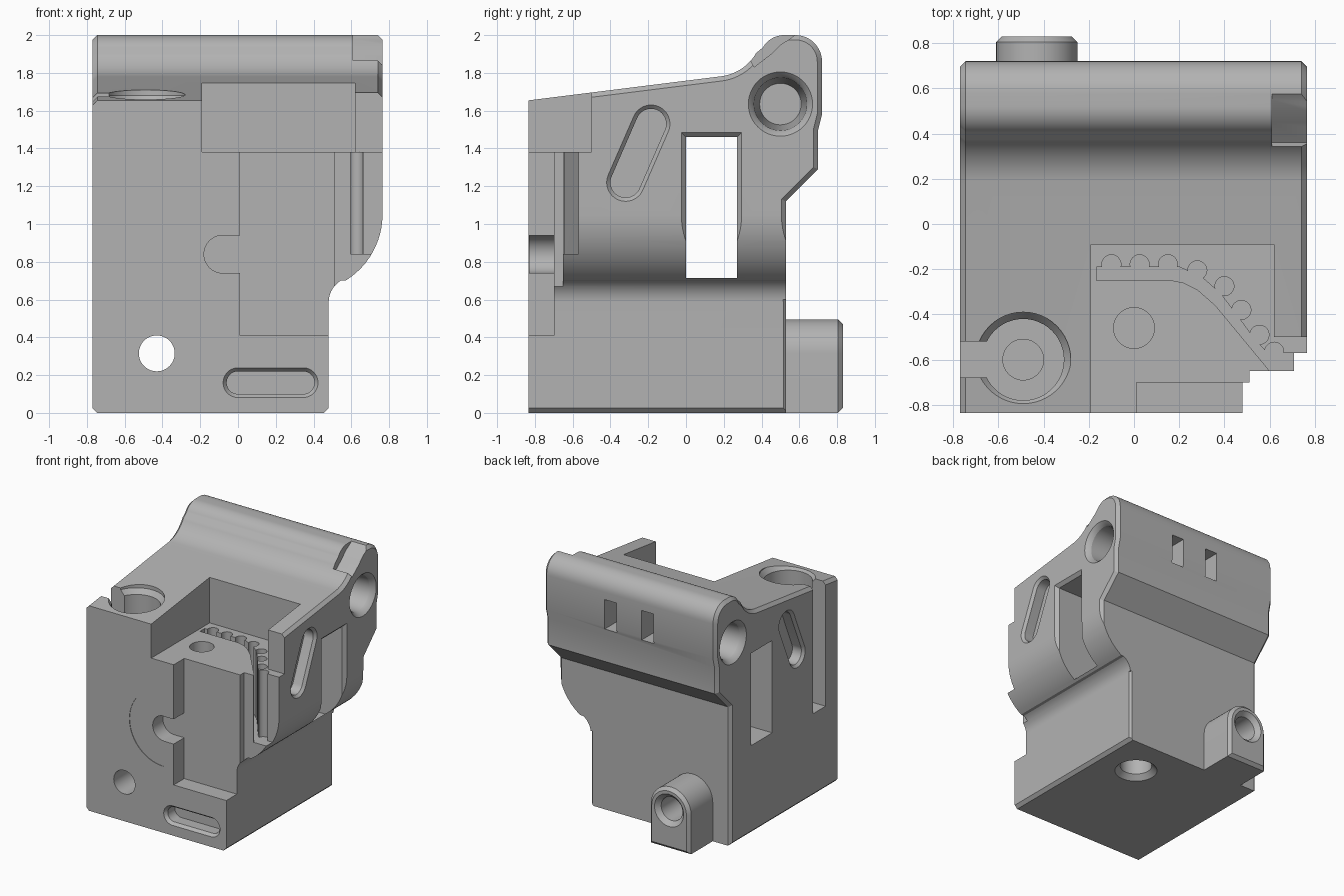
import bpy, bmesh
from math import cos, sin, radians, atan2, pi

if "Cube" in bpy.data.objects:
    bpy.data.objects.remove(bpy.data.objects["Cube"])

grey = bpy.data.materials.new("matte grey")
grey.use_nodes = True
grey.diffuse_color = (0.45, 0.45, 0.45, 1)
grey.node_tree.nodes["Principled BSDF"].inputs["Base Color"].default_value = (0.45, 0.45, 0.45, 1)


def arc(u, v, r, start, end, n=12):
    angles = [radians(start + (end - start) * i / n) for i in range(n + 1)]
    return [(u + r * cos(a), v + r * sin(a)) for a in angles]


def stadium(a, b, r, n=24):
    """Rounded slot outline between two centres; a circle if they coincide."""
    turn = atan2(b[1] - a[1], b[0] - a[0]) * 180 / pi
    if a == b:
        return arc(a[0], a[1], r, 0, 360, 48)[:-1]
    return arc(b[0], b[1], r, turn - 90, turn + 90, n) + arc(a[0], a[1], r, turn + 90, turn + 270, n)


def rect(u0, u1, v0, v1, grow=0):
    return [(u0 - grow, v0 - grow), (u1 + grow, v0 - grow), (u1 + grow, v1 + grow), (u0 - grow, v1 + grow)]


def loft(name, axis, sections, chamfer=0):
    """Join matching outlines placed along an axis into a closed solid."""
    place = {"x": lambda p, u, v: (p, u, v), "y": lambda p, u, v: (u, p, v), "z": lambda p, u, v: (u, v, p)}[axis]
    bm = bmesh.new()
    rings = [[bm.verts.new(place(p, u, v)) for u, v in pts] for p, pts in sections]
    for low, high in zip(rings, rings[1:]):
        for i in range(len(low)):
            j = (i + 1) % len(low)
            bm.faces.new((low[i], low[j], high[j], high[i]))
    caps = [bm.faces.new(rings[0]), bm.faces.new(rings[-1])]
    bmesh.ops.recalc_face_normals(bm, faces=bm.faces)
    if chamfer:
        bmesh.ops.inset_individual(bm, faces=caps, thickness=chamfer, depth=chamfer, use_even_offset=True)
    mesh = bpy.data.meshes.new(name)
    bm.to_mesh(mesh)
    bm.free()
    mesh.materials.append(grey)
    obj = bpy.data.objects.new(name, mesh)
    bpy.context.collection.objects.link(obj)
    return obj


def prism(name, axis, pts, lo, hi, chamfer=0):
    return loft(name, axis, [(lo + chamfer, pts), (hi - chamfer, pts)], chamfer)


def combine(tool, operation="DIFFERENCE"):
    mod = body.modifiers.new(tool.name, "BOOLEAN")
    mod.operation, mod.solver, mod.object = operation, "EXACT", tool
    bpy.context.view_layer.objects.active = body
    bpy.ops.object.modifier_apply(modifier=mod.name)
    bpy.data.objects.remove(tool)


def cut_box(name, x0, x1, y0, y1, z0, z1):
    combine(prism(name, "z", rect(x0, x1, y0, y1), z0, z1))


# Main housing: side profile crossed with front profile
side = [(-0.95, 0), (0.53, 0), (0.53, 1.12), (0.7, 1.29), (0.7, 1.5), (0.72, 1.58)]
side += arc(0.58, 1.86, 0.14, 0, 90) + arc(0.52, 1.87, 0.13, 90, 150)
side += arc(0.155, 2.03, 0.25, -30, -83) + [(-0.95, 1.64)]
body = prism("housing", "x", side, -0.77, 0.765, 0.025)
front = [(-0.8, 0.055), (-0.745, 0), (0.455, 0), (0.48, 0.025)]
front += arc(0.615, 0.585, 0.135, 180, 121) + arc(0.355, 1.05, 0.41, -58, 0) + [(0.765, 2.1), (-0.8, 2.1)]
combine(prism("front_outline", "y", front, -0.835, 0.8), "INTERSECT")

# Rear screw boss
boss = [(-0.61, 0), (-0.25, 0)] + arc(-0.43, 0.315, 0.18, 0, 180, 24)
combine(prism("screw_boss", "y", boss, 0.4, 0.83, 0.025), "UNION")

# Bottom back corner chamfer and trimmed ridge end
combine(prism("corner_chamfer", "z", [(0.455, 0.54), (0.49, 0.505), (0.49, 0.54)], -0.1, 0.6))
ridge = [(0.36, 1.83), (0.45, 1.9), (0.5, 1.95), (0.55, 1.98), (0.6, 2.02), (0.4, 2.1), (0.3, 1.95)]
combine(prism("ridge_trim", "x", ridge, 0.61, 0.8))

# Open pocket and stepped front recess
cut_box("pocket", -0.19, 0.62, -1, -0.09, 1.38, 2.1)
cut_box("wall_front", 0.5, 0.9, -1, -0.5, 1.38, 2.1)
cut_box("front_recess", 0.01, 0.9, -1, -0.7, 0.41, 1.5)
cut_box("side_step", 0.51, 0.9, -1, -0.65, 0.5, 1.5)
cut_box("side_ledge", 0.595, 0.9, -1, -0.57, 0.84, 1.5)

# Toothed curved groove in the pocket floor
groove = [(-0.165, -0.25), (0.17, -0.25), (0.22, -0.26), (0.28, -0.29), (0.36, -0.36), (0.6, -0.65), (0.6, -0.58),
          (0.54, -0.52), (0.46, -0.41), (0.38, -0.305), (0.3, -0.235), (0.2, -0.19), (-0.165, -0.19)]
combine(prism("groove", "z", groove, 0.84, 1.5))
for c in [(-0.1, -0.178), (0.025, -0.178), (0.15, -0.178), (0.28, -0.205),
          (0.4, -0.275), (0.475, -0.38), (0.555, -0.49), (0.62, -0.565)]:
    combine(prism("groove_tooth", "z", stadium(c, c, 0.042), 0.84, 1.5))
c = (0, -0.46)
combine(prism("pocket_hole", "z", stadium(c, c, 0.09), 0.9, 1.5))

# Upright socket with side slot
c = (-0.49, -0.6)
combine(loft("socket", "z", [(p, stadium(c, c, r)) for p, r in
                             [(0.67, 0.18), (1.64, 0.18), (1.68, 0.21), (2, 0.21)]]))
combine(prism("socket_tip", "z", stadium(c, c, 0.09), 0.5, 0.8))
cut_box("socket_slot", -0.9, -0.55, -0.68, -0.52, 0.67, 2)

# Front keyhole with shallow round relief
c = (-0.08, 0.84)
relief = [(u, v) for u, v in arc(c[0], c[1], 0.305, 90, 270, 48)]
combine(prism("round_relief", "y", relief, -0.9, -0.831))
combine(prism("keyhole", "y", stadium(c, c, 0.1), -0.9, -0.7))
cut_box("keyhole_slot", -0.08, 0.05, -0.9, -0.7, 0.74, 0.94)

# Screw hole right through, countersunk at the back
c = (-0.43, 0.315)
combine(loft("screw_hole", "y", [(p, stadium(c, c, r)) for p, r in
                                 [(-0.9, 0.095), (0.795, 0.095), (0.86, 0.16)]]))

# Front slot
a, b = (0, 0.16), (0.345, 0.16)
combine(loft("front_slot", "y", [(p, stadium(a, b, r)) for p, r in
                                 [(-0.87, 0.105), (-0.81, 0.06), (-0.72, 0.06)]]))

# Slanted slot and round seat on each side
a, b, c = (-0.32, 1.22), (-0.185, 1.53), (0.5, 1.635)
for end, s in ((0.765, 1), (-0.77, -1)):
    combine(loft("slanted_slot", "x", [(end + s * d, stadium(a, b, r)) for d, r in
                                       [(0.02, 0.12), (-0.02, 0.08), (-0.1, 0.08)]]))
    combine(loft("round_seat", "x", [(end + s * d, stadium(c, c, r)) for d, r in
                                     [(0.02, 0.19), (-0.02, 0.15), (-0.04, 0.14), (-0.4, 0.11)]]))

# Window through both sides
combine(loft("window", "x", [(p, rect(0, 0.27, 0.715, 1.46, g)) for p, g in
                             [(-0.9, 0), (0.74, 0), (0.785, 0.045)]]))

# Two small slots in the back
for x in (0.17, -0.16):
    cut_box("back_slot", x - 0.055, x + 0.055, 0.5, 0.8, 1.56, 1.8)

# Countersunk hole underneath
c = (0.14, 0.19)
combine(loft("base_hole", "z", [(p, stadium(c, c, r)) for p, r in [(-0.04, 0.2), (0.04, 0.12), (0.55, 0.12)]]))

# Smooth curved faces, keeping the edges sharp
for o in bpy.context.selected_objects:
    o.select_set(False)
body.select_set(True)
bpy.context.view_layer.objects.active = body
bpy.ops.object.shade_smooth_by_angle(angle=radians(20))
